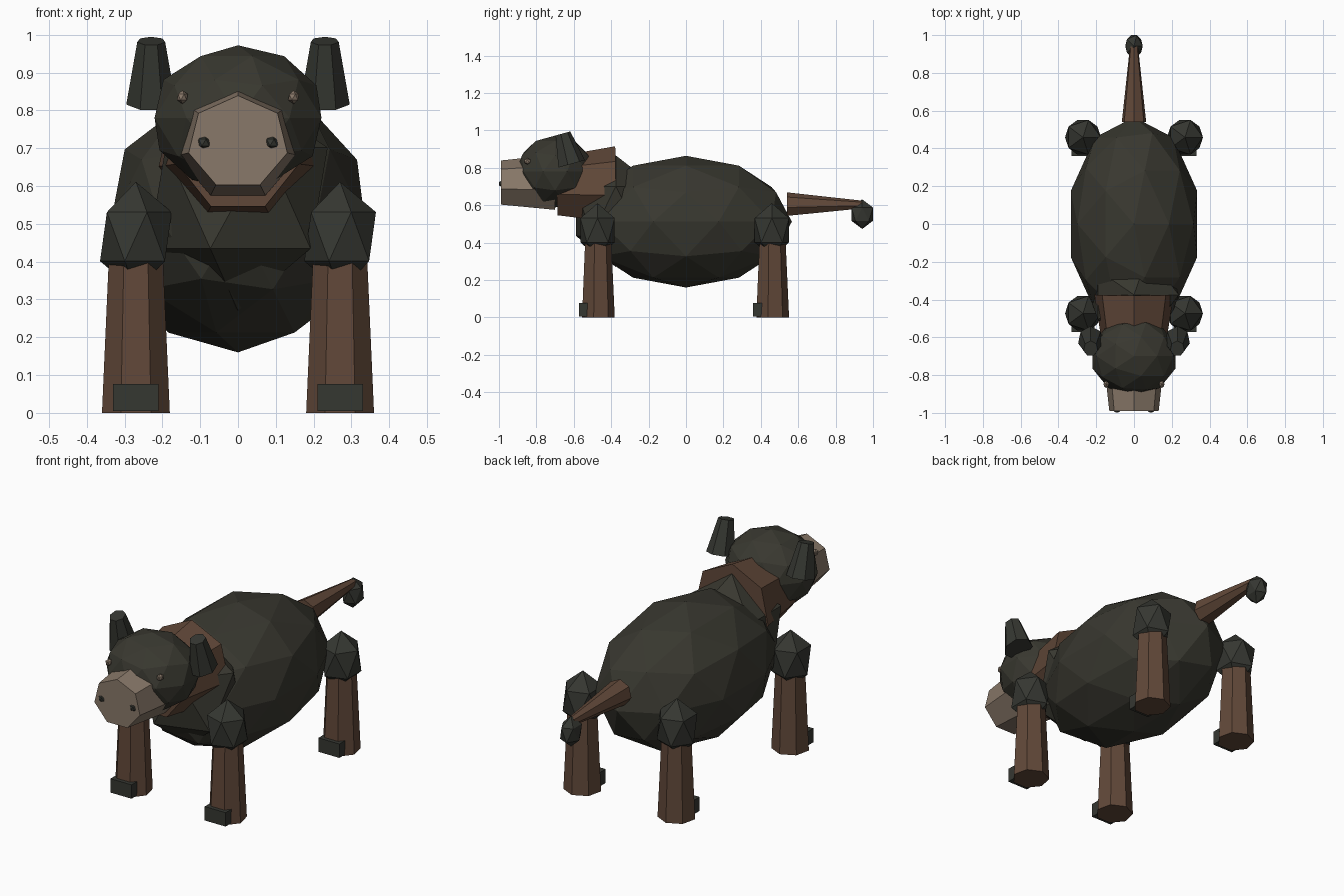
import bpy
import math
from mathutils import Vector

if "Cube" in bpy.data.objects:
    bpy.data.objects.remove(bpy.data.objects["Cube"])


def material(name, rgb):
    m = bpy.data.materials.new(name)
    m.diffuse_color = (*rgb, 1.0)
    m.use_nodes = True
    m.node_tree.nodes["Principled BSDF"].inputs["Base Color"].default_value = m.diffuse_color
    return m


HIDE = material("dark_olive_hide", (0.040, 0.039, 0.029))
HORN = material("charcoal", (0.036, 0.038, 0.031))
BROWN = material("brown", (0.118, 0.064, 0.040))
TAN = material("tan", (0.250, 0.190, 0.142))


def finish(name, mat):
    ob = bpy.context.object
    ob.name = name
    ob.data.materials.append(mat)
    return ob


def ball(name, loc, radii, mat, level=1):
    """Faceted, stretched icosphere."""
    bpy.ops.mesh.primitive_ico_sphere_add(subdivisions=level, radius=1, location=loc)
    ob = finish(name, mat)
    ob.scale = radii
    return ob


def taper(name, start, end, r1, r2, mat, squash=1.0):
    """Seven-sided tapered post running from start to end."""
    a, b = Vector(start), Vector(end)
    d = b - a
    bpy.ops.mesh.primitive_cone_add(vertices=7, radius1=r1, radius2=r2,
                                    depth=d.length, location=(a + b) / 2)
    ob = finish(name, mat)
    # lean only in the y-z plane, keeping one corner on the upper/back side
    ob.rotation_euler = (math.atan2(-d.y, d.z), 0, 0)
    ob.scale = (squash, 1, 1)
    return ob


# Trunk, chest and neck
ball("body", (0, 0, 0.512), (0.352, 0.566, 0.352), HIDE, 2)
ball("chest", (0, -0.375, 0.568), (0.265, 0.25, 0.298), HIDE)
taper("neck", (0, -0.375, 0.70), (0, -0.69, 0.695), 0.215, 0.165, BROWN)

# Head and muzzle
ball("head", (0, -0.70, 0.78), (0.232, 0.208, 0.192), HIDE, 2)
taper("muzzle", (0, -0.70, 0.715), (0, -0.99, 0.715), 0.155, 0.124, TAN, 1.08)

for side, x in (("left", -1), ("right", 1)):
    # Face details and ears
    ball(side + "_nostril", (x * 0.09, -0.982, 0.715), (0.02, 0.02, 0.02), HORN)
    ball(side + "_eye", (x * 0.147, -0.848, 0.835), (0.016, 0.02, 0.018), TAN)
    taper(side + "_ear", (x * 0.233, -0.615, 0.82), (x * 0.226, -0.66, 0.983),
          0.077, 0.043, HORN, 0.88)
    # Legs with joint and hoof
    for end, y in (("front", -0.473), ("back", 0.459)):
        tag = end + "_" + side
        taper(tag + "_leg", (x * 0.27, y, 0), (x * 0.27, y, 0.44), 0.092, 0.072, BROWN)
        ball(tag + "_joint", (x * 0.27, y, 0.466), (0.106, 0.108, 0.145), HORN)
        bpy.ops.mesh.primitive_cube_add(size=1, location=(x * 0.27, y - 0.05, 0.041))
        finish(tag + "_hoof", HORN).scale = (0.12, 0.10, 0.072)

# Tail with tuft
taper("tail", (0, 0.54, 0.605), (0, 0.94, 0.60), 0.066, 0.022, BROWN).rotation_euler.y = 0
bpy.context.object.rotation_euler.x = math.radians(-90)
bpy.context.object.rotation_euler.z = 0
bpy.context.object.rotation_euler.y = math.pi
ball("tail_tuft", (0, 0.942, 0.552), (0.052, 0.068, 0.079), HORN)
